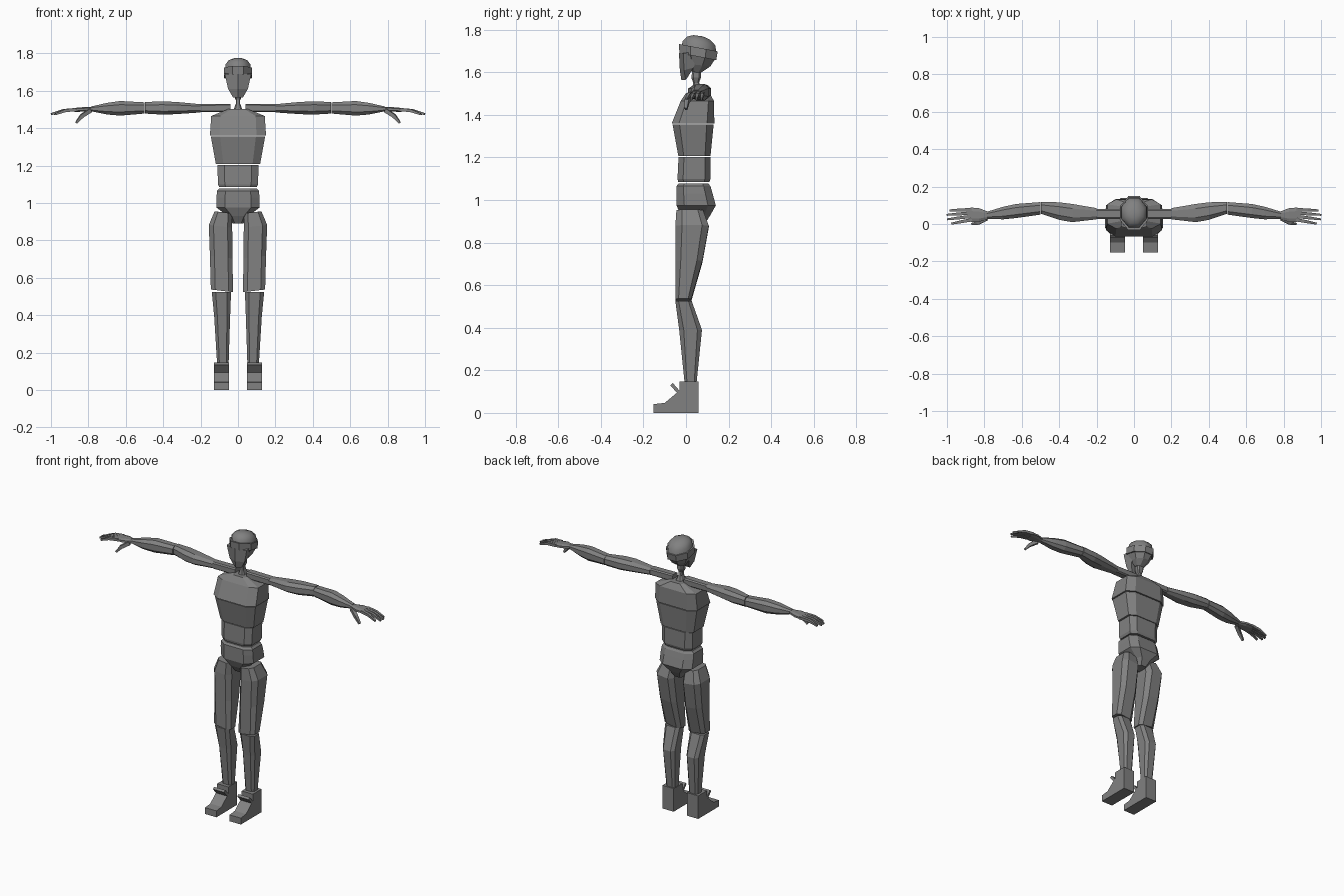
import bpy
import bmesh
import math
from mathutils import Vector

default_cube = bpy.data.objects.get("Cube")
if default_cube:
    bpy.data.objects.remove(default_cube, do_unlink=True)

# One plain grey for the whole figure
GREY = (0.22, 0.22, 0.22, 1)
grey = bpy.data.materials.new("matte grey")
grey.use_nodes = True
grey.diffuse_color = GREY
grey.node_tree.nodes["Principled BSDF"].inputs["Base Color"].default_value = GREY


def finish(name, bm):
    """Turn a bmesh into a named grey object."""
    bmesh.ops.recalc_face_normals(bm, faces=bm.faces)
    mesh = bpy.data.meshes.new(name)
    bm.to_mesh(mesh)
    bm.free()
    mesh.materials.append(grey)
    obj = bpy.data.objects.new(name, mesh)
    bpy.context.collection.objects.link(obj)
    return obj


def skin(name, rings):
    """Bridge equal point rings and cap both ends."""
    bm = bmesh.new()
    loops = [[bm.verts.new(p) for p in ring] for ring in rings]
    for low, high in zip(loops, loops[1:]):
        for i in range(len(low)):
            j = (i + 1) % len(low)
            bm.faces.new((low[i], low[j], high[j], high[i]))
    bm.faces.new(loops[0])
    bm.faces.new(loops[-1])
    return finish(name, bm)


def section(u0, u1, v0, v1, bevel):
    """Rectangle with cut corners."""
    du, dv = (u1 - u0) * bevel, (v1 - v0) * bevel
    return [(u0 + du, v0), (u1 - du, v0), (u1, v0 + dv), (u1, v1 - dv),
            (u1 - du, v1), (u0 + du, v1), (u0, v1 - dv), (u0, v0 + dv)]


def upright(name, rows, side=1, bevel=0.2, slope_x=0, slope_y=0):
    """Loft along z; each row is z, x range, y range."""
    rings = []
    for z, x0, x1, y0, y1 in rows:
        xc, yc = (x0 + x1) / 2, (y0 + y1) / 2
        rings.append([(side * x, y, z + slope_x * (x - xc) + slope_y * (y - yc))
                      for x, y in section(x0, x1, y0, y1, bevel)])
    return skin(name, rings)


def centred(name, rows, bevel=0.2, slope_y=0):
    """Symmetric loft along z; each row is z, half width, y range."""
    full = [(z, -w, w, y0, y1) for z, w, y0, y1 in rows]
    return upright(name, full, bevel=bevel, slope_y=slope_y)


def sideways(name, rows, side, bevel=0.25):
    """Loft along x; each row is x, y range, z range."""
    return skin(name, [[(side * x, y, z) for y, z in section(y0, y1, z0, z1, bevel)]
                       for x, y0, y1, z0, z1 in rows])


def extrude(name, profile, x0, x1, side):
    """Side profile (y, z) pushed across x."""
    return skin(name, [[(side * x, y, z) for y, z in profile] for x in (x0, x1)])


def digit(name, path, sizes, side):
    """Tapered square rod following a path."""
    points = [Vector(p) for p in path]
    rings = []
    for i, p in enumerate(points):
        along = (points[min(i + 1, len(points) - 1)] - points[max(i - 1, 0)]).normalized()
        across = along.cross(Vector((0, 0, 1))).normalized() * sizes[i]
        up = across.cross(along).normalized() * sizes[i]
        corners = (p + across + up, p - across + up, p - across - up, p + across - up)
        rings.append([(side * c.x, c.y, c.z) for c in corners])
    return skin(name, rings)


# Torso
centred("chest", [(1.36, .15, -.067, .133), (1.465, .143, -.025, .132),
                  (1.503, .05, .0, .11)], bevel=0.17)
centred("ribcage", [(1.207, .118, -.036, .115), (1.355, .145, -.063, .13)], bevel=0.17)
centred("abdomen", [(1.085, .1, -.037, .11), (1.1, .107, -.04, .115),
                    (1.203, .11, -.035, .115)], bevel=0.17)
centred("pelvis", [(.89, .028, .0, .09), (.93, .055, -.025, .115), (.975, .115, -.045, .14),
                   (1.03, .115, -.045, .125), (1.065, .112, -.045, .115),
                   (1.078, .1, -.035, .105)])

# Neck
centred("neck", [(1.48, .03, .02, .09), (1.53, .012, .03, .07), (1.56, .012, .035, .06)])
centred("neck_joint", [(1.55, .012, .035, .06), (1.575, .022, .025, .07),
                       (1.61, .022, .03, .07), (1.65, .03, .02, .09)])

# Head: dome, brow band and tapered face
dome = centred("skull_cap", [(1.7, .07, -.022, .143), (1.737, .066, -.016, .138),
                             (1.76, .05, .005, .115), (1.772, .025, .035, .08)],
               bevel=0.3, slope_y=-0.14)
centred("brow_band", [(1.674, .076, -.031, .142), (1.716, .076, -.033, .149)],
        bevel=0.3, slope_y=-0.19)
centred("back_of_head", [(1.6, .025, .03, .07), (1.635, .05, -.01, .115),
                         (1.68, .07, -.027, .142)], bevel=0.3, slope_y=-0.1)
face = [[(0, y, z), (w, y + .02, z), (w * .9, back, z + .012),
         (-w * .9, back, z + .012), (-w, y + .02, z)]
        for z, w, y, back in ((1.565, .027, -.022, .008), (1.61, .053, -.029, .035),
                              (1.69, .071, -.033, .07))]
skin("face", face)

# Paired limbs
for label, side in (("left", 1), ("right", -1)):
    # Leg
    upright(f"{label}_thigh", [(.53, .027, .145, -.05, .025), (.71, .029, .15, -.05, .077),
                               (.875, .031, .156, -.05, .107), (.95, .034, .125, -.045, .08)],
            side, slope_x=0.12)
    upright(f"{label}_shin", [(.145, .05, .112, -.007, .05), (.39, .042, .127, -.032, .075),
                              (.525, .037, .14, -.05, .027)], side)

    # Foot
    extrude(f"{label}_foot", [(.058, 0), (.058, .148), (-.03, .148), (-.03, .105),
                              (-.1, .047), (-.152, .041), (-.152, 0)], .047, .127, side)
    extrude(f"{label}_foot_tongue", [(-.074, .13), (-.062, .14), (-.027, .1), (-.039, .09)],
            .047, .127, side)

    # Arm
    sideways(f"{label}_collar_bar", [(.04, .027, .08, 1.485, 1.53),
                                     (.2, .027, .08, 1.485, 1.528)], side, bevel=0.15)
    sideways(f"{label}_upper_arm", [(.2, .025, .085, 1.484, 1.528), (.33, .01, .107, 1.475, 1.54),
                                    (.4, .022, .116, 1.472, 1.543),
                                    (.497, .055, .118, 1.478, 1.54)], side)
    sideways(f"{label}_forearm", [(.5, .05, .117, 1.478, 1.538), (.63, .032, .107, 1.467, 1.545),
                                  (.7, .025, .092, 1.473, 1.535),
                                  (.785, .028, .066, 1.49, 1.516)], side)

    # Hand
    sideways(f"{label}_palm", [(.78, .028, .066, 1.49, 1.514), (.83, .01, .085, 1.488, 1.512),
                               (.875, .012, .088, 1.487, 1.508)], side)
    tips = ((.985, .073), (1.0, .049), (.998, .025), (.975, .002))
    for i, (tip, y) in enumerate(tips):
        root_y = .077 - i * .018
        middle = (.87 + tip) / 2
        digit(f"{label}_finger_{i + 1}",
              [(.865, root_y, 1.499), (middle, (root_y + y) / 2, 1.494), (tip, y, 1.475)],
              (.009, .008, .005), side)
    digit(f"{label}_thumb", [(.79, .028, 1.495), (.835, .005, 1.465), (.865, 0, 1.428)],
          (.011, .01, .006), side)

# Soft dome above the band
bpy.ops.object.select_all(action="DESELECT")
dome.select_set(True)
bpy.context.view_layer.objects.active = dome
bpy.ops.object.shade_smooth_by_angle(angle=math.radians(50))
